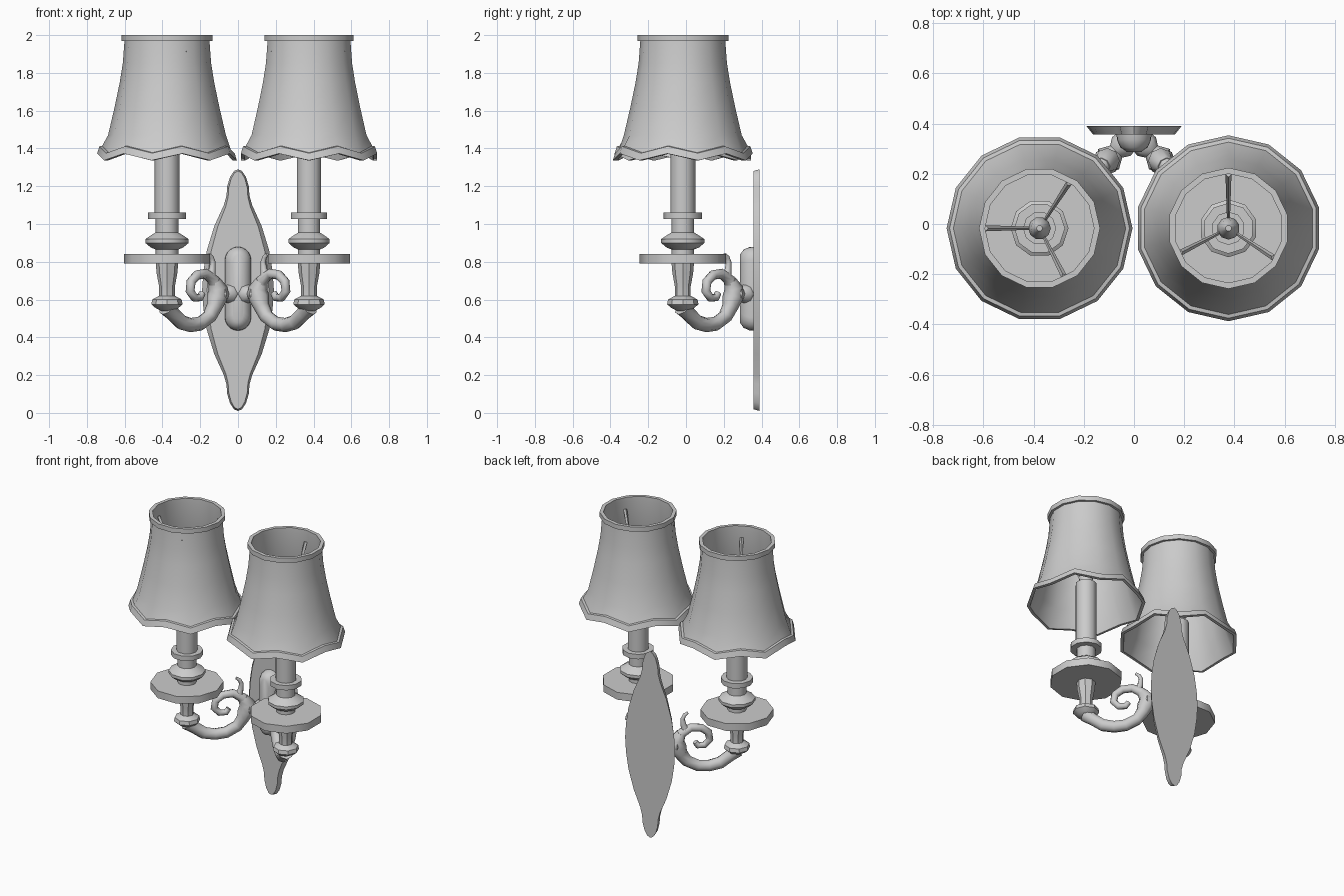
import bpy, bmesh
from math import sin, cos, pi, radians

if "Cube" in bpy.data.objects:
    bpy.data.objects.remove(bpy.data.objects["Cube"])

LX, LY = 0.376, -0.017      # lamp axis position


def finish(name, bm, angle=40):
    bmesh.ops.recalc_face_normals(bm, faces=bm.faces)
    me = bpy.data.meshes.new(name)
    bm.to_mesh(me)
    bm.free()
    ob = bpy.data.objects.new(name, me)
    bpy.context.collection.objects.link(ob)
    smooth(ob, angle)
    return ob


def smooth(ob, angle=40):
    bpy.ops.object.select_all(action='DESELECT')
    ob.select_set(True)
    bpy.context.view_layer.objects.active = ob
    bpy.ops.object.shade_smooth_by_angle(angle=radians(angle))


def lathe(name, profile, n, x, y, turn=0.0, wave=0.0, closed=False):
    """Revolve (r, z) points; wave lifts every second vertex of low points."""
    bm = bmesh.new()
    rings = []
    for r, z in profile:
        ring = []
        for k in range(n):
            a = turn + 2 * pi * k / n
            lift = wave if (k % 2 and z < 1.42) else 0
            ring.append(bm.verts.new((x + r * cos(a), y + r * sin(a), z + lift)))
        rings.append(ring)
    pairs = list(zip(rings, rings[1:]))
    if closed:
        pairs.append((rings[-1], rings[0]))
    else:
        bm.faces.new(rings[0])
        bm.faces.new(rings[-1])
    for a, b in pairs:
        for k in range(n):
            j = (k + 1) % n
            bm.faces.new((a[k], a[j], b[j], b[k]))
    return finish(name, bm)


def tube(name, pts, res=2):
    """Tube along (x, y, z, radius) points."""
    cu = bpy.data.curves.new(name, 'CURVE')
    cu.dimensions = '3D'
    cu.bevel_depth = 1.0
    cu.bevel_resolution = res
    cu.use_fill_caps = True
    sp = cu.splines.new('POLY')
    sp.points.add(len(pts) - 1)
    for p, (x, y, z, r) in zip(sp.points, pts):
        p.co = (x, y, z, 1)
        p.radius = r
    ob = bpy.data.objects.new(name, cu)
    bpy.context.collection.objects.link(ob)
    bpy.ops.object.select_all(action='DESELECT')
    ob.select_set(True)
    bpy.context.view_layer.objects.active = ob
    bpy.ops.object.convert(target='MESH')
    smooth(bpy.context.view_layer.objects.active, 50)


def outline_slab(name, half, layers):
    """Stack of outlines from (half width, z); layers are (y, inset scale)."""
    zmid = (half[0][1] + half[-1][1]) / 2
    loop = half + [(-w, z) for w, z in reversed(half[1:-1])]
    bm = bmesh.new()
    rings = [[bm.verts.new((w * sx, y, zmid + (z - zmid) * sz)) for w, z in loop]
             for y, sx, sz in layers]
    n = len(loop)
    for a, b in zip(rings, rings[1:]):
        for k in range(n):
            j = (k + 1) % n
            bm.faces.new((a[k], a[j], b[j], b[k]))
    bm.faces.new(rings[0])
    bm.faces.new(rings[-1])
    return finish(name, bm)


# Wall plate with narrow tips
upper = [(0.19, 0.65), (0.183, 0.75), (0.165, 0.86), (0.125, 0.99), (0.075, 1.10),
         (0.061, 1.15), (0.057, 1.20), (0.042, 1.25), (0.022, 1.28), (0, 1.29)]
half = [(w, 1.30 - z) for w, z in reversed(upper[1:])] + upper
outline_slab("wall_plate", half, [(0.39, 1, 1), (0.357, 0.86, 0.985)])

# Domed capsule boss on the plate
cap = [(0.07 * sin(a), 0.07 * cos(a)) for a in [pi * k / 10 for k in range(6)]]
boss = [(w, 0.505 - c) for w, c in cap] + [(w, 0.81 + c) for w, c in reversed(cap)]
outline_slab("plate_boss", boss, [(0.365, 1, 1), (0.335, 0.97, 0.99),
                                  (0.305, 0.78, 0.93), (0.287, 0.4, 0.82)])

shade = [(0.35, 1.335), (0.37, 1.337), (0.358, 1.375), (0.343, 1.378), (0.312, 1.47),
         (0.277, 1.62), (0.25, 1.75), (0.234, 1.85), (0.225, 1.968), (0.241, 1.968),
         (0.241, 2.0), (0.217, 2.0), (0.217, 1.968), (0.225, 1.85), (0.241, 1.75),
         (0.268, 1.62), (0.302, 1.47)]
holder = [(0.03, 0.54), (0.06, 0.555), (0.083, 0.575), (0.078, 0.60), (0.042, 0.62),
          (0.042, 0.67), (0.055, 0.74), (0.06, 0.80)]
candle = [(0.06, 0.83), (0.06, 0.865), (0.085, 0.875), (0.115, 0.90), (0.115, 0.92),
          (0.085, 0.94), (0.06, 0.955), (0.06, 1.027), (0.101, 1.027), (0.101, 1.06),
          (0.066, 1.06), (0.066, 1.50), (0.04, 1.50), (0.045, 1.54), (0.035, 1.59),
          (0.012, 1.63)]

# Arm paths: (distance from lamp toward wall, height, radius)
arm = [(0.0, 0.56, 0.05), (0.03, 0.525, 0.04), (0.075, 0.48, 0.04), (0.125, 0.465, 0.038),
       (0.175, 0.472, 0.038), (0.225, 0.51, 0.038), (0.25, 0.56, 0.042),
       (0.265, 0.61, 0.055), (0.27, 0.66, 0.05), (0.25, 0.70, 0.034)]
scroll = [(0.265, 0.66, 0.04), (0.245, 0.705, 0.032), (0.205, 0.737, 0.027),
          (0.16, 0.73, 0.026), (0.128, 0.695, 0.025), (0.122, 0.645, 0.024),
          (0.145, 0.61, 0.022), (0.175, 0.61, 0.021), (0.187, 0.635, 0.018)]
tail = [(0.23, 0.72, 0.028), (0.24, 0.76, 0.018), (0.243, 0.80, 0.014),
        (0.235, 0.825, 0.012), (0.22, 0.84, 0.009)]
joint = [(0.25, 0.63, 0.035), (0.275, 0.63, 0.058), (0.305, 0.63, 0.034),
         (0.325, 0.63, 0.052), (0.345, 0.63, 0.05), (0.365, 0.63, 0.03)]

for side, s, turn in (("left", -1, 0.0), ("right", 1, -pi / 2)):
    x = s * LX
    # Scalloped fabric shade and candle stack
    lathe(side + "_shade", shade, 14, x, LY, turn, wave=0.036, closed=True)
    lathe(side + "_candle", candle, 10, x, LY, turn)
    lathe(side + "_saucer", [(0.228, 0.79), (0.228, 0.84)], 10, x, LY, turn)
    lathe(side + "_holder", holder, 8, x, LY, turn)
    # Three struts carrying the shade
    for deg in (180, 57, -63):
        a = radians(deg) + turn
        tube(side + "_shade_strut",
             [(x + r * cos(a), LY + r * sin(a), z, t)
              for r, z, t in ((0.035, 1.53, 0.006), (0.215, 1.92, 0.012))], 0)
    # Curved arm, scroll, leaf tail and wall joint
    for part, path in (("arm", arm), ("scroll", scroll), ("tail", tail), ("joint", joint)):
        tube(side + "_" + part,
             [(s * (LX - t), LY + t, z, r) for t, z, r in path])
